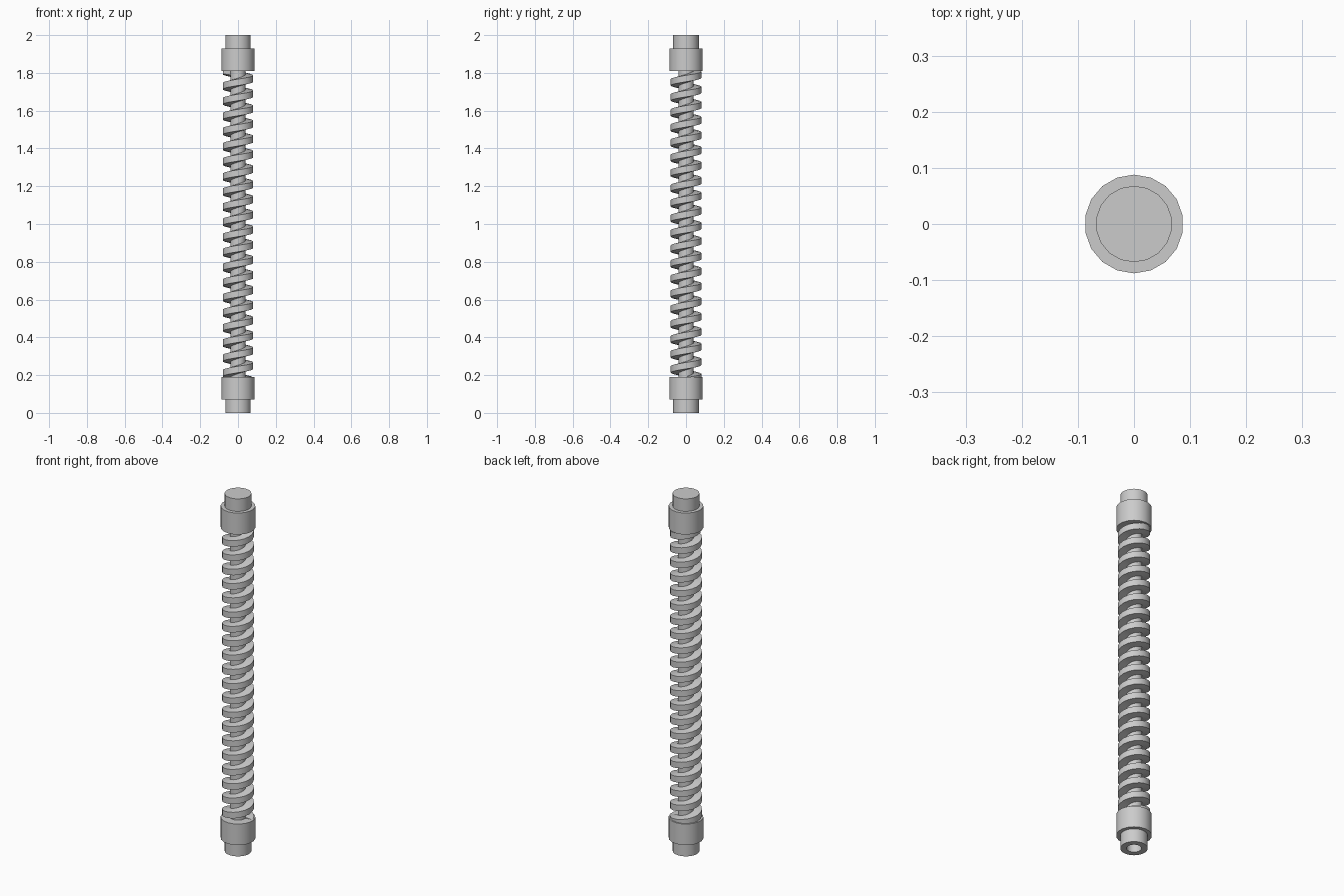
import bpy, bmesh, math

if "Cube" in bpy.data.objects:
    bpy.data.objects.remove(bpy.data.objects["Cube"])

SIDES = 18
PHASE = math.radians(10)          # puts a corner at the front and back
STEEL = bpy.data.materials.new("steel_grey")
STEEL.diffuse_color = (0.6, 0.6, 0.6, 1)
STEEL.use_nodes = True
STEEL.node_tree.nodes["Principled BSDF"].inputs["Base Color"].default_value = STEEL.diffuse_color


def finish(name, bm):
    """Turn a bmesh into a named, coloured object with smooth round sides."""
    bmesh.ops.remove_doubles(bm, verts=bm.verts, dist=1e-6)
    bmesh.ops.recalc_face_normals(bm, faces=bm.faces)
    mesh = bpy.data.meshes.new(name)
    bm.to_mesh(mesh)
    bm.free()
    mesh.materials.append(STEEL)
    obj = bpy.data.objects.new(name, mesh)
    bpy.context.collection.objects.link(obj)
    bpy.ops.object.select_all(action='DESELECT')
    obj.select_set(True)
    bpy.context.view_layer.objects.active = obj
    bpy.ops.object.shade_smooth_by_angle(angle=math.radians(30))


def ring(bm, r, z):
    return [bm.verts.new((r * math.cos(PHASE + i * math.tau / SIDES),
                          r * math.sin(PHASE + i * math.tau / SIDES), z))
            for i in range(SIDES)]


def lathe(name, profile):
    """Revolve (radius, z) points and cap both ends."""
    bm = bmesh.new()
    rings = [ring(bm, r, z) for r, z in profile]
    for a, b in zip(rings, rings[1:]):
        for i in range(SIDES):
            j = (i + 1) % SIDES
            bm.faces.new((a[i], a[j], b[j], b[i]))
    bm.faces.new(rings[0])
    bm.faces.new(rings[-1])
    finish(name, bm)


def thread(name, z_start, turns, pitch, profile):
    """Sweep a (radius, height) cross-section along a right-handed helix."""
    bm = bmesh.new()
    sections = []
    for k in range(int(turns * SIDES) + 1):
        a = PHASE + k * math.tau / SIDES
        z = z_start + pitch * (a / math.tau)
        sections.append([bm.verts.new((r * math.cos(a), r * math.sin(a), z + h))
                         for r, h in profile])
    n = len(profile)
    for s, t in zip(sections, sections[1:]):
        for i in range(n):
            j = (i + 1) % n
            bm.faces.new((s[i], s[j], t[j], t[i]))
    bm.faces.new(sections[0])
    bm.faces.new(sections[-1])
    finish(name, bm)


# lower journal and collar, with a bore in the underside
lathe("lower_collar", [(0.037, 0.183), (0.037, 0), (0.068, 0), (0.068, 0.072),
                       (0.088, 0.072), (0.088, 0.19), (0.03, 0.19)])
# upper collar and journal
lathe("upper_collar", [(0.03, 1.81), (0.088, 1.81), (0.088, 1.93),
                       (0.068, 1.93), (0.068, 2.0)])
# slim core between the collars
lathe("screw_core", [(0.041, 0.186), (0.041, 1.815)])
# helical thread, both ends buried in the collars
thread("screw_thread", 0.17, 20.5, 0.08,
       [(0.038, -0.023), (0.081, -0.017), (0.081, 0.017), (0.038, 0.023)])
